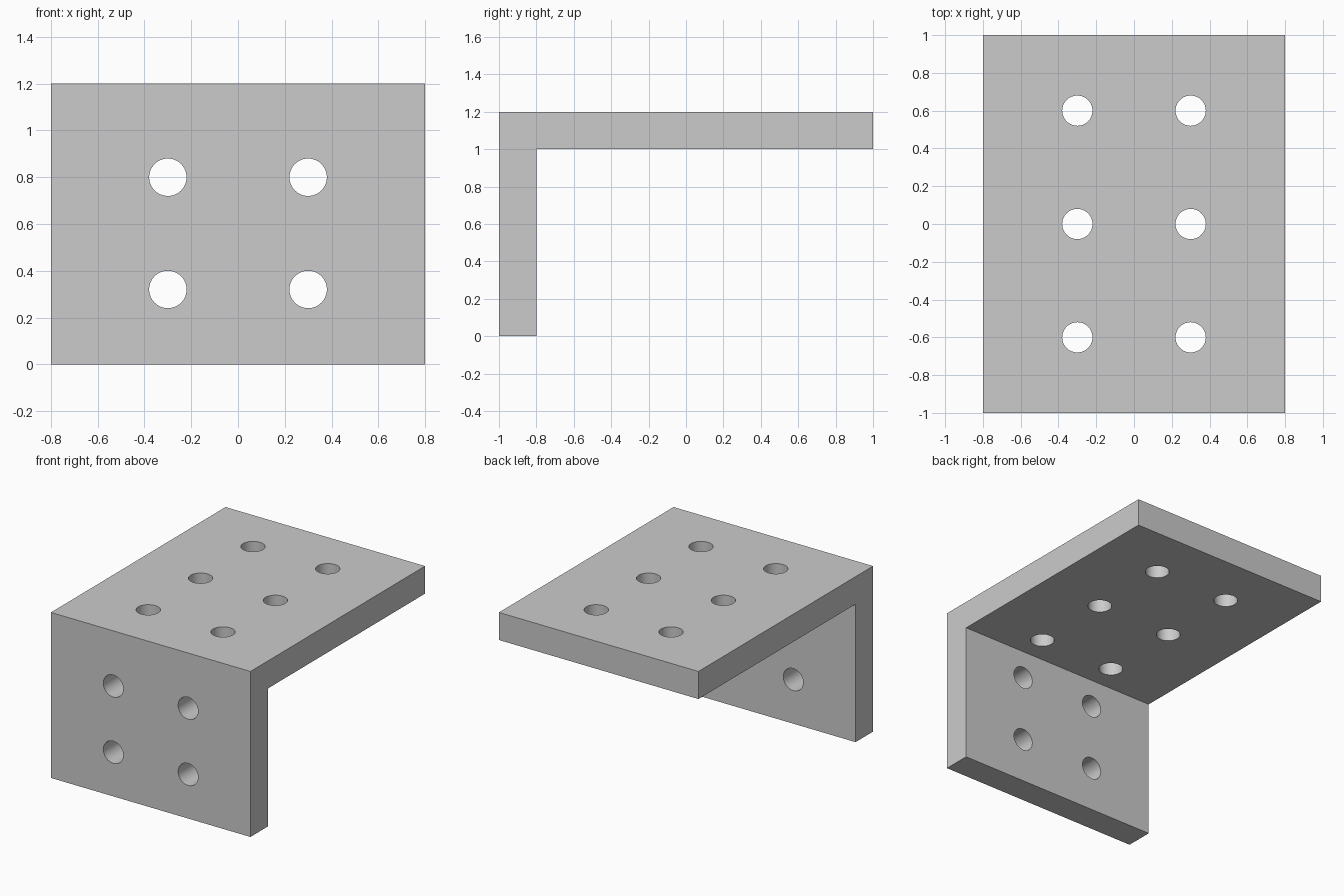
import bpy
import bmesh
from mathutils import Matrix, Vector

default = bpy.data.objects.get("Cube")
if default:
    bpy.data.objects.remove(default, do_unlink=True)

WIDTH, RADIUS = 1.6, 0.08

# Plain grey metal
steel = bpy.data.materials.new("grey_metal")
steel.use_nodes = True
colour = (0.6, 0.6, 0.6, 1)
steel.diffuse_color = colour
steel.node_tree.nodes["Principled BSDF"].inputs["Base Color"].default_value = colour


def add_object(name, bm):
    mesh = bpy.data.meshes.new(name)
    bmesh.ops.recalc_face_normals(bm, faces=bm.faces)
    bm.to_mesh(mesh)
    bm.free()
    mesh.materials.append(steel)
    obj = bpy.data.objects.new(name, mesh)
    bpy.context.collection.objects.link(obj)
    return obj


# L-shaped profile (y, z) extruded across the width
profile = [(-1, 0), (-0.8, 0), (-0.8, 1), (1, 1), (1, 1.2), (-1, 1.2)]
bm = bmesh.new()
face = bm.faces.new([bm.verts.new((-WIDTH / 2, y, z)) for y, z in profile])
extruded = bmesh.ops.extrude_face_region(bm, geom=[face])["geom"]
moved = [v for v in extruded if isinstance(v, bmesh.types.BMVert)]
bmesh.ops.translate(bm, verts=moved, vec=(WIDTH, 0, 0))
bracket = add_object("angle_bracket", bm)

# Bolt hole cutters: three rows through the top, two through the front
bm = bmesh.new()


def add_hole(centre, rotation):
    bmesh.ops.create_cone(bm, cap_ends=True, segments=64, radius1=RADIUS,
                          radius2=RADIUS, depth=0.3,
                          matrix=Matrix.Translation(Vector(centre)) @ rotation)


for x in (-0.3, 0.3):
    for y in (-0.6, 0, 0.6):
        add_hole((x, y, 1.1), Matrix.Identity(4))
    for z in (0.32, 0.8):
        add_hole((x, -0.9, z), Matrix.Rotation(1.5707963, 4, "X"))
cutters = add_object("bolt_hole_cutters", bm)
cutters.hide_render = True
cutters.hide_viewport = True

# Cut the holes and keep the result as plain geometry
cut = bracket.modifiers.new("bolt_holes", "BOOLEAN")
cut.object = cutters
cut.solver = "EXACT"
bpy.context.view_layer.objects.active = bracket
bracket.select_set(True)
bpy.ops.object.modifier_apply(modifier=cut.name)
bpy.data.objects.remove(cutters, do_unlink=True)

# Smooth hole walls, crisp edges
bpy.ops.object.shade_smooth_by_angle(angle=0.5)
